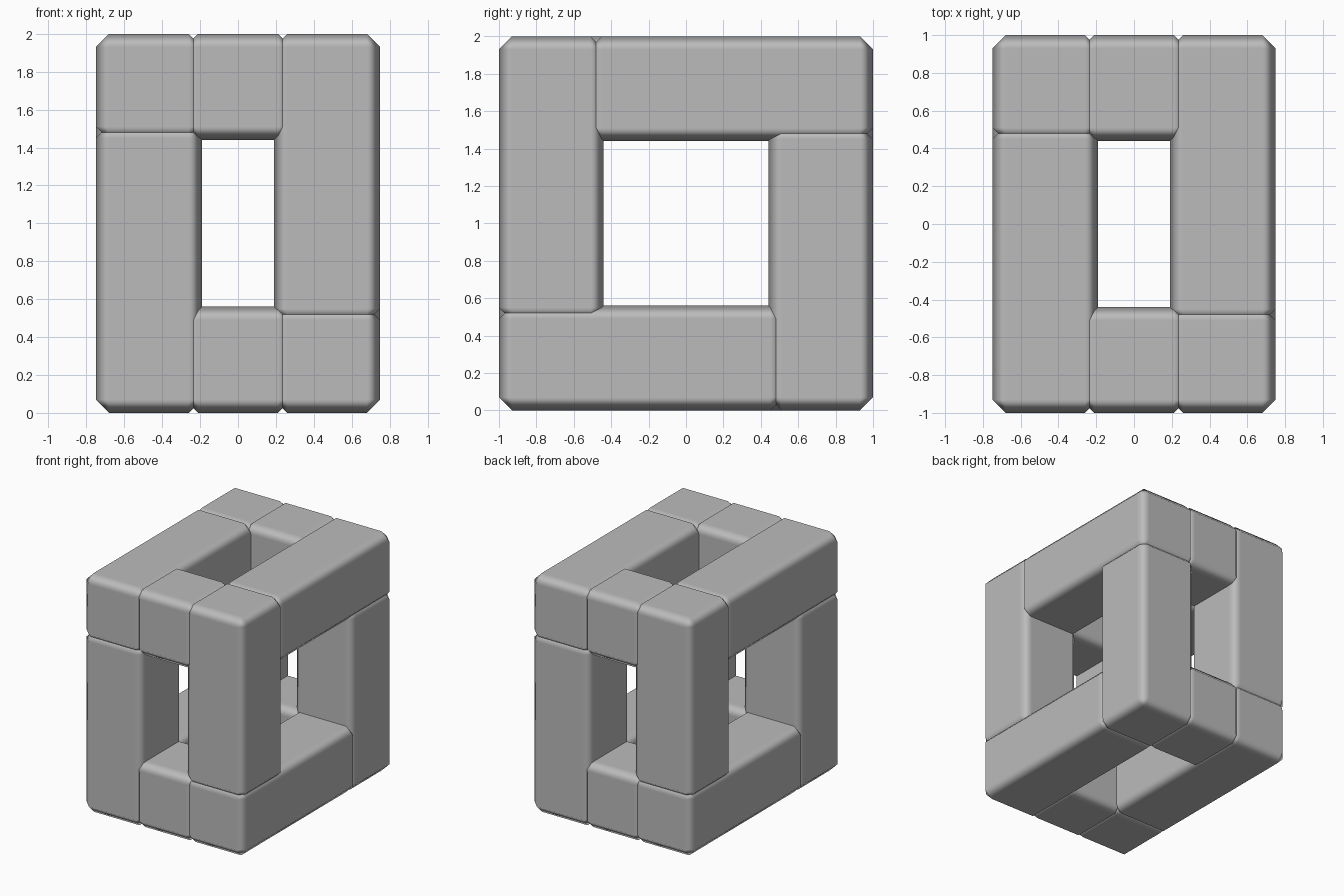
import bpy
import bmesh
from mathutils import Vector

cube = bpy.data.objects.get("Cube")
if cube:
    bpy.data.objects.remove(cube, do_unlink=True)

WIDTH, DEPTH, HEIGHT = 1.5, 2.0, 2.0
BAR = 0.56      # bar thickness
LONG = 1.52     # length of the long bars
BEVEL = 0.07

grey = bpy.data.materials.new("plain_grey")
grey.use_nodes = True
color = (0.5, 0.5, 0.5, 1)
grey.diffuse_color = color
grey.node_tree.nodes["Principled BSDF"].inputs["Base Color"].default_value = color


def bar(name, center, size):
    """Bevelled block with softly shaded edges."""
    mesh = bpy.data.meshes.new(name)
    bm = bmesh.new()
    bmesh.ops.create_cube(bm, size=1)
    bmesh.ops.scale(bm, vec=Vector(size), verts=bm.verts)
    for face in bm.faces:
        face.smooth = True
    bm.to_mesh(mesh)
    bm.free()
    mesh.materials.append(grey)
    obj = bpy.data.objects.new(name, mesh)
    obj.location = center
    bpy.context.collection.objects.link(obj)
    bevel = obj.modifiers.new("soft_edges", 'BEVEL')
    bevel.width = BEVEL
    bevel.segments = 1
    bevel.limit_method = 'NONE'
    bevel.harden_normals = True


x = (WIDTH - BAR) / 2
y = (DEPTH - BAR) / 2
low, high = BAR / 2, HEIGHT - BAR / 2
shift_y = (DEPTH - LONG) / 2
shift_z = (HEIGHT - LONG) / 2

for side, side_name in ((1, "left"), (-1, "right")):
    # Uprights: alternate ones reach the top, the others the floor
    for end, end_name in ((-1, "front"), (1, "back")):
        bar(f"{end_name}_{side_name}_post",
            (side * x, end * y, HEIGHT / 2 - side * end * shift_z),
            (BAR, BAR, LONG))
    # Long rails, pinwheeling around the uprights
    for z, level, direction in ((high, "top", side), (low, "bottom", -side)):
        bar(f"{level}_{side_name}_rail",
            (side * x, direction * shift_y, z), (BAR, LONG, BAR))

# Short crosspieces joining the two sides
for end, end_name in ((-1, "front"), (1, "back")):
    for z, level in ((high, "top"), (low, "bottom")):
        bar(f"{level}_{end_name}_crosspiece", (0, end * y, z), (BAR, BAR, BAR))
